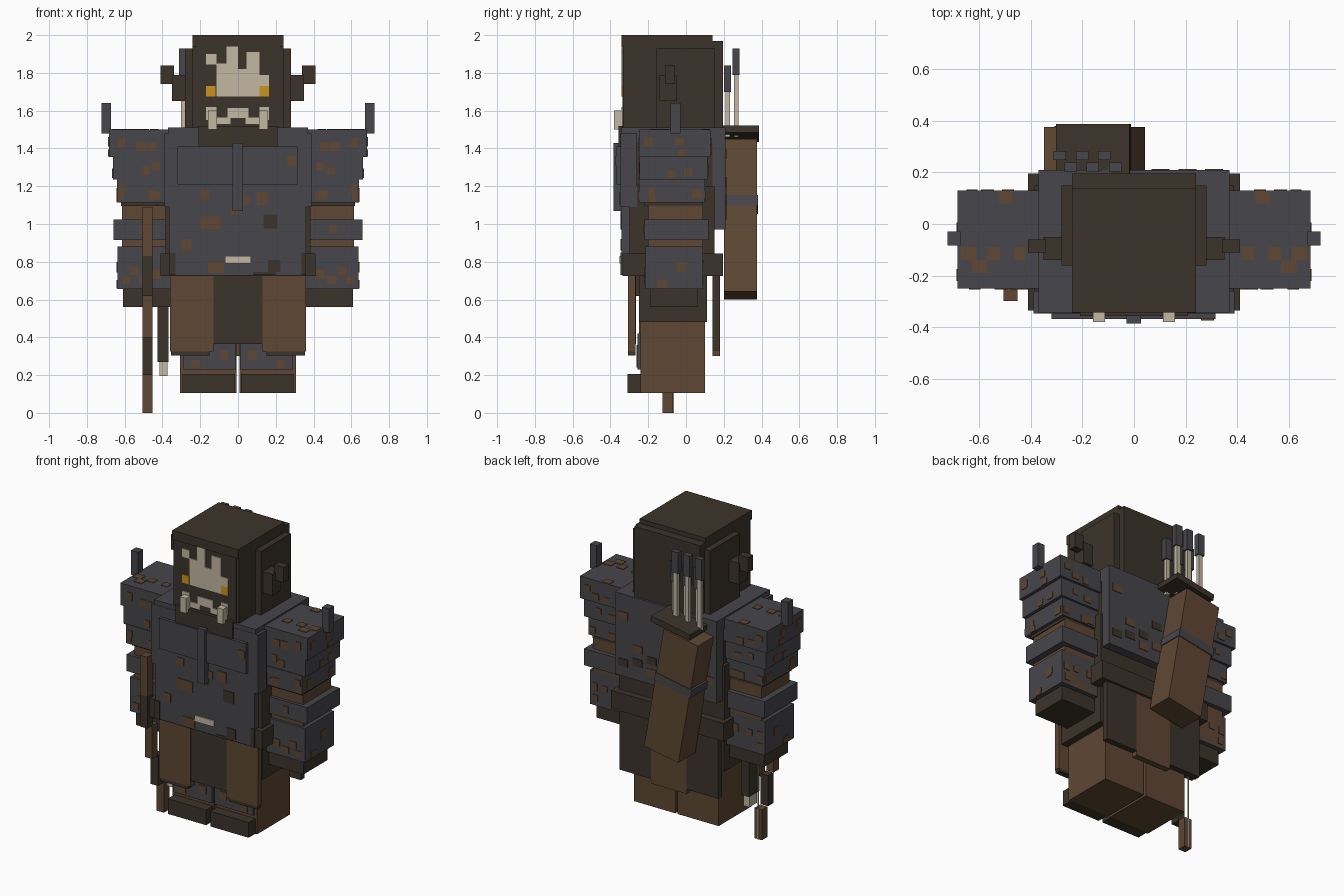
import bpy, bmesh, math, random
from mathutils import Matrix, Vector

random.seed(4)


def material(name, r, g, b):
    m = bpy.data.materials.new(name)
    lin = [((c / 255 + 0.055) / 1.055) ** 2.4 for c in (r, g, b)]
    m.diffuse_color = (*lin, 1)
    return m


DARK = material("dark_hide", 60, 52, 43)
IRON = material("iron", 71, 70, 75)
LEATHER = material("rust_leather", 95, 71, 51)
BONE = material("bone", 194, 183, 162)
GOLD = material("gold", 203, 146, 28)


def boxes(name, mat, *ranges, mirror=False, rot=0.0):
    """One object from boxes (x0, x1, y0, y1, z0, z1); rot leans each about its centre."""
    bm = bmesh.new()
    todo = list(ranges)
    if mirror:
        todo += [(-b, -a, *rest) for a, b, *rest in ranges]
    for x0, x1, y0, y1, z0, z1 in todo:
        mid = Vector(((x0 + x1) / 2, (y0 + y1) / 2, (z0 + z1) / 2))
        mtx = (Matrix.Translation(mid) @ Matrix.Rotation(rot, 4, 'Y')
               @ Matrix.Diagonal((x1 - x0, y1 - y0, z1 - z0, 1)))
        bmesh.ops.create_cube(bm, size=1, matrix=mtx)
    me = bpy.data.meshes.new(name)
    bm.to_mesh(me)
    bm.free()
    me.materials.append(mat)
    ob = bpy.data.objects.new(name, me)
    bpy.context.collection.objects.link(ob)
    return ob


def plates(y, *rects):
    """Thin front plates from (x0, x1, z0, z1) rectangles."""
    return [(a, b, y - 0.005, y + 0.002, c, d) for a, b, c, d in rects]


def rim_spots(x0, x1, y0, y1, z0, z1, n):
    """Random rust plates near the lower rim on front, back and outer side."""
    out = []
    for i in range(n):
        s, t = random.uniform(0.018, 0.026), random.uniform(0.018, 0.026)
        z = random.uniform(z0 + t, z0 + (z1 - z0) * 0.6)
        side = i % 3
        if side < 2:
            y = (y0, y1)[side]
            x = random.uniform(max(x0, 0.39) + s, x1 - s)
            out.append((x - s, x + s, y - 0.004, y + 0.004, z - t, z + t))
        else:
            y = random.uniform(y0 + s, y1 - s)
            out.append((x1 - 0.004, x1 + 0.004, y - s, y + s, z - t, z + t))
    return out


# Head, hair panels and ears
boxes("head", DARK, (-0.22, 0.22, -0.335, 0.14, 1.42, 1.96))
boxes("head_crown", DARK, (-0.24, 0.24, -0.342, 0.14, 1.94, 2.0))
boxes("head_back", DARK, (-0.24, 0.24, 0.13, 0.195, 1.45, 1.97))
boxes("head_sides", DARK, (0.2, 0.24, -0.33, 0.15, 1.45, 1.96),
      (0.23, 0.28, -0.16, 0.15, 1.5, 1.93), mirror=True)
boxes("ears", DARK, (0.27, 0.35, -0.14, -0.05, 1.65, 1.79),
      (0.34, 0.41, -0.11, -0.06, 1.74, 1.84), mirror=True)
boxes("jaw", DARK, (-0.21, 0.21, -0.357, -0.2, 1.41, 1.52))

# Face paint, eyes, teeth and tusks
boxes("face_paint", BONE, *plates(-0.336, (-0.06, 0.0, 1.82, 1.96),
      (-0.115, 0.115, 1.675, 1.82), (0.115, 0.165, 1.73, 1.79),
      (-0.17, -0.115, 1.845, 1.9), (0.045, 0.115, 1.82, 1.91),
      (-0.115, -0.06, 1.82, 1.85)))
boxes("eyes", GOLD, *plates(-0.336, (-0.17, -0.118, 1.675, 1.73), (0.115, 0.165, 1.675, 1.73)))
boxes("teeth", BONE, *plates(-0.336, (-0.17, -0.115, 1.55, 1.62), (0.115, 0.165, 1.55, 1.62),
      (-0.055, 0.055, 1.56, 1.615), (-0.115, -0.04, 1.53, 1.565), (0.04, 0.115, 1.53, 1.565)))
boxes("tusks", BONE, (0.112, 0.158, -0.38, -0.335, 1.5, 1.6), mirror=True)

# Torso with front and back armour
boxes("torso", DARK, (-0.365, 0.365, -0.28, 0.15, 0.73, 1.45))
boxes("torso_straps", DARK, (0.34, 0.385, -0.3, 0.15, 0.8, 1.2), mirror=True)
boxes("belt", DARK, (-0.41, 0.41, -0.335, 0.195, 0.725, 0.845))
boxes("belly_plate", IRON, (-0.365, 0.36, -0.342, -0.27, 0.73, 1.1))
boxes("chest_plate", IRON, (-0.39, 0.39, -0.347, -0.26, 1.09, 1.48))
boxes("shoulder_yoke", IRON, (-0.37, 0.37, -0.345, 0.21, 1.43, 1.51))
boxes("back_plate", IRON, (-0.37, 0.37, 0.14, 0.21, 0.97, 1.48))
boxes("breast_panel", IRON, (-0.32, 0.315, -0.368, -0.34, 1.21, 1.41))
boxes("breast_rib", IRON, (-0.03, 0.027, -0.385, -0.34, 1.07, 1.43))
boxes("belt_buckle", BONE, *plates(-0.346, (-0.07, 0.07, 0.79, 0.83)))
boxes("belly_rust", LEATHER, *plates(-0.342, (-0.2, -0.09, 0.97, 1.04),
      (-0.3, -0.25, 0.86, 0.92), (-0.16, -0.075, 0.74, 0.8), (-0.04, 0.02, 1.05, 1.09)))
boxes("chest_rust", LEATHER, *plates(-0.347, (0.1, 0.16, 1.1, 1.17), (-0.2, -0.15, 1.13, 1.18),
      (0.02, 0.06, 1.1, 1.15)), *plates(-0.368, (0.26, 0.31, 1.31, 1.36)))
boxes("belly_stains", DARK, *plates(-0.342, (0.135, 0.21, 0.975, 1.05), (0.16, 0.225, 0.745, 0.81),
      (-0.365, -0.33, 0.73, 0.85), (0.335, 0.36, 0.73, 0.85), (0.08, 0.2, 0.73, 0.745)))
back = []
for i in range(14):
    x, z = -0.31 + 0.62 * (i % 7) / 6, random.uniform(1.02, 1.4)
    back.append((x - 0.035, x + 0.035, 0.206, 0.214, z - 0.025, z + 0.025))
boxes("back_rust", LEATHER, *back[:9])
boxes("back_stains", DARK, *back[9:])

# Arms: stacked armour tiers, bare bands, hands and spikes
tiers = {
    "pauldron": (0.2, 0.683, -0.25, 0.13, 1.355, 1.5, 9),
    "upper_arm_plate": (0.37, 0.662, -0.245, 0.115, 1.235, 1.36, 6),
    "lower_shoulder_plate": (0.36, 0.64, -0.25, 0.1, 1.115, 1.24, 10),
    "elbow_band": (0.36, 0.658, -0.22, 0.12, 0.915, 1.025, 1),
    "forearm_plate": (0.36, 0.638, -0.215, 0.09, 0.655, 0.88, 11),
}
for name, (*dims, n) in tiers.items():
    boxes(name, IRON, tuple(dims), mirror=True)
    boxes(name + "_rust", LEATHER, *rim_spots(*dims, n), mirror=True)
boxes("pauldron_top_rust", LEATHER, (0.47, 0.525, 0.08, 0.127, 1.496, 1.504),
      (0.42, 0.465, -0.14, -0.09, 1.496, 1.504), (0.52, 0.57, -0.14, -0.09, 1.496, 1.504),
      (0.57, 0.63, -0.19, -0.14, 1.496, 1.504), (0.61, 0.67, -0.14, -0.09, 1.496, 1.504),
      mirror=True)
boxes("sleeves", LEATHER, (0.36, 0.615, -0.2, 0.09, 0.66, 1.1), mirror=True)
boxes("sleeve_trim", DARK, (0.36, 0.62, -0.22, 0.09, 1.095, 1.118), mirror=True)
boxes("hands", DARK, (0.36, 0.61, -0.19, 0.06, 0.56, 0.66), mirror=True)
boxes("shoulder_spikes", IRON, (0.672, 0.722, -0.083, -0.03, 1.48, 1.64), mirror=True)

# Hips, skirt panels and legs
boxes("hips", DARK, (-0.355, 0.355, -0.25, 0.11, 0.48, 0.74))
boxes("skirt_front_sides", LEATHER, (0.13, 0.36, -0.307, -0.268, 0.325, 0.735), mirror=True)
boxes("skirt_front_middle", DARK, (-0.135, 0.13, -0.305, -0.265, 0.365, 0.735))
boxes("skirt_hem", DARK, (0.15, 0.355, -0.306, -0.268, 0.305, 0.326), mirror=True)
boxes("skirt_back_sides", DARK, (0.13, 0.36, 0.14, 0.18, 0.33, 0.74), mirror=True)
boxes("skirt_back_middle", LEATHER, (-0.13, 0.13, 0.14, 0.18, 0.3, 0.74))
boxes("legs", LEATHER, (0.008, 0.308, -0.24, 0.1, 0.105, 0.49), mirror=True)
boxes("shin_guards", IRON, (0.01, 0.29, -0.258, -0.23, 0.23, 0.42), mirror=True)
boxes("shin_rust", LEATHER, *plates(-0.258, (0.05, 0.1, 0.28, 0.33), (0.2, 0.25, 0.24, 0.28),
      (0.14, 0.18, 0.32, 0.36)), mirror=True)
boxes("toe_caps", DARK, (0.015, 0.295, -0.31, -0.23, 0.105, 0.205), mirror=True)

# Stepped bow with string, and a sheathed dagger at the hip
bow = [(0, 0.2, -0.097, LEATHER), (0.2, 0.4, -0.16, DARK), (0.4, 0.62, -0.22, LEATHER),
       (0.62, 0.83, -0.27, DARK), (0.83, 1.09, -0.27, LEATHER)]
for i, (z0, z1, y, mat) in enumerate(bow):
    boxes(f"bow_segment_{i + 1}", mat, (-0.505, -0.452, y - 0.028, y + 0.028, z0, z1))
boxes("bow_string", BONE, (-0.483, -0.475, -0.07, -0.064, 0.0, 0.6))
boxes("dagger_sheath", DARK, (-0.425, -0.368, -0.16, -0.05, 0.27, 0.74))
boxes("dagger_tip", BONE, (-0.416, -0.374, -0.145, -0.065, 0.195, 0.28))

# Leaning quiver with strap, cap and arrows
lean = -math.radians(10)
boxes("quiver", LEATHER, (-0.28, -0.026, 0.2, 0.375, 0.615, 1.435), rot=lean)
boxes("quiver_strap", IRON, (-0.305, -0.035, 0.195, 0.38, 1.075, 1.13), rot=lean)
boxes("quiver_cap", DARK, (-0.3, -0.012, 0.192, 0.387, 1.458, 1.498), rot=lean)
for row, (y, top, xs) in enumerate([(0.265, 1.93, (-0.288, -0.2, -0.115)),
                                    (0.22, 1.84, (-0.245, -0.16, -0.073))]):
    boxes(f"arrow_shafts_{row + 1}", BONE,
          *[(x - 0.014, x + 0.014, y - 0.012, y + 0.012, 1.46, top - 0.1) for x in xs])
    boxes(f"arrow_ends_{row + 1}", IRON,
          *[(x - 0.024, x + 0.024, y - 0.018, y + 0.018, top - 0.14, top) for x in xs])
